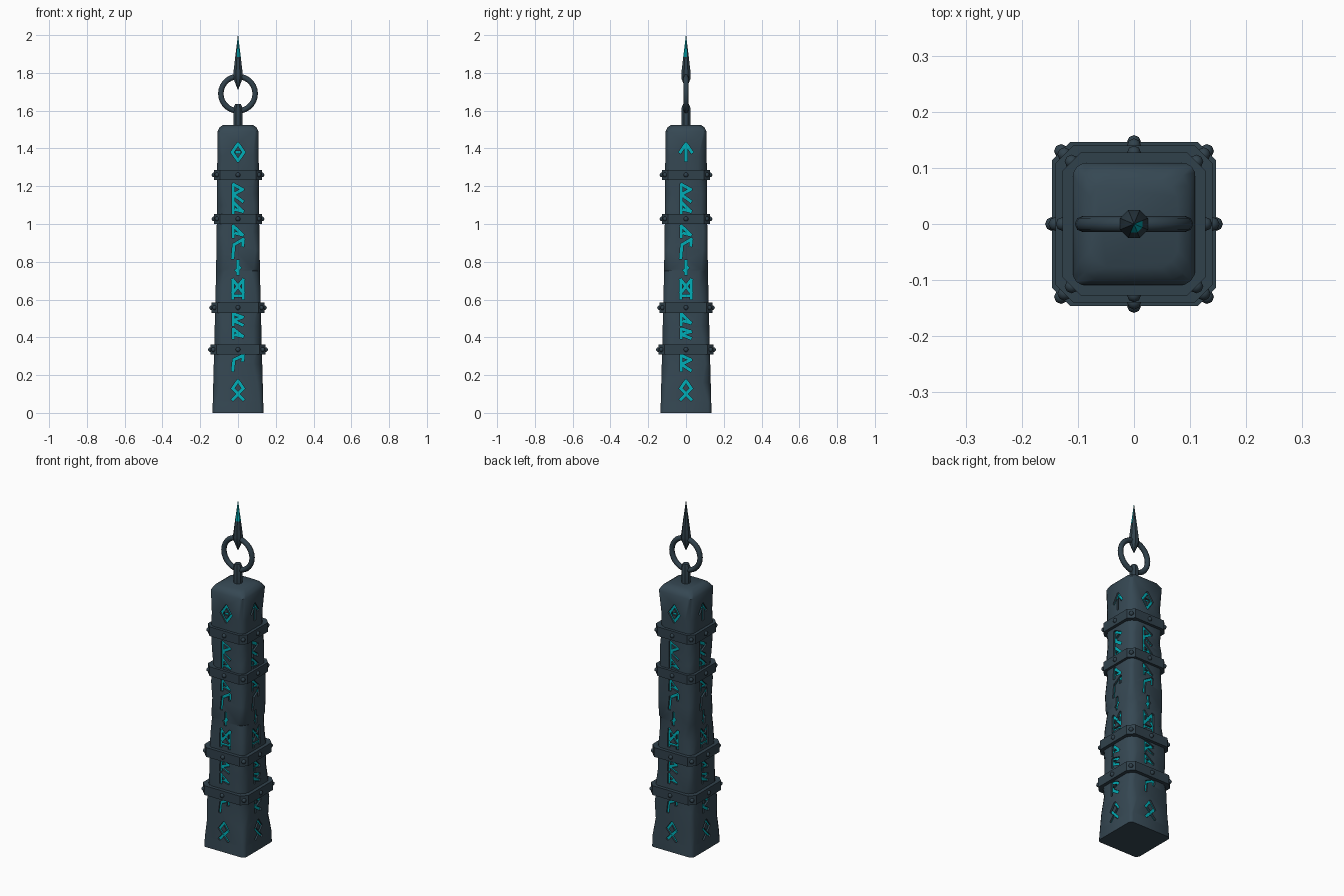
import bpy, bmesh, math, random
from mathutils import Matrix, Vector

random.seed(4)
cube = bpy.data.objects.get("Cube")
if cube:
    bpy.data.objects.remove(cube, do_unlink=True)


def material(name, rgb):
    m = bpy.data.materials.new(name)
    m.use_nodes = True
    m.diffuse_color = (*rgb, 1)
    m.node_tree.nodes["Principled BSDF"].inputs["Base Color"].default_value = (*rgb, 1)
    return m


stone = material("dark slate stone", (0.036, 0.064, 0.086))
iron = material("dark iron", (0.03, 0.053, 0.071))
glow = material("glowing teal", (0.0, 0.42, 0.47))


def finish(name, bm, mats, angle=35):
    bmesh.ops.recalc_face_normals(bm, faces=bm.faces)
    mesh = bpy.data.meshes.new(name)
    bm.to_mesh(mesh)
    bm.free()
    for m in mats:
        mesh.materials.append(m)
    ob = bpy.data.objects.new(name, mesh)
    bpy.context.collection.objects.link(ob)
    smooth(ob, angle)
    return ob


def smooth(ob, angle):
    bpy.ops.object.select_all(action="DESELECT")
    ob.select_set(True)
    bpy.context.view_layer.objects.active = ob
    bpy.ops.object.shade_smooth_by_angle(angle=math.radians(angle))


def corner_square(h, cuts, z, bulge=0.0):
    """Square outline with clipped corners; bulge adds a rounded middle point."""
    pts = []
    for k, c in enumerate(cuts):
        rot = Matrix.Rotation(k * math.pi / 2, 3, "Z")
        local = [(h, h - c), (h - c, h)]
        if bulge:
            local.insert(1, (h - c * bulge, h - c * bulge))
        pts += [rot @ Vector((x, y, z)) for x, y in local]
    return pts


def bridge(bm, a, b):
    n = len(a)
    for i in range(n):
        bm.faces.new((a[i], a[(i + 1) % n], b[(i + 1) % n], b[i]))


# Tapered pillar with chipped corners
PROFILE = [(0, 0.135), (0.35, 0.126), (0.75, 0.116), (1.1, 0.111), (1.49, 0.109)]


def half_width(z):
    for (z0, h0), (z1, h1) in zip(PROFILE, PROFILE[1:]):
        if z <= z1:
            return h0 + (h1 - h0) * (z - z0) / (z1 - z0)
    return PROFILE[-1][1]


bm = bmesh.new()
levels = sorted({z for z, _ in PROFILE} | {0.06 + 0.1 * i for i in range(14)})
loops = []
for z in levels:
    wear = (0.016, 0.022) if z < 0.1 or z > 1.4 else (0.02, 0.05)
    cuts = [random.uniform(*wear) for _ in range(4)]
    loops.append(corner_square(half_width(z), cuts, z, 0.38))
loops.append(corner_square(0.098, [0.03] * 4, 1.512, 0.38))
loops.append(corner_square(0.078, [0.03] * 4, 1.525, 0.38))
rings = [[bm.verts.new(p) for p in loop] for loop in loops]
for a, b in zip(rings, rings[1:]):
    bridge(bm, a, b)
bm.faces.new(rings[0])
bm.faces.new(rings[-1])
pillar = finish("stone_pillar", bm, [stone, glow])

# Abstract angular carvings, each a set of strokes in a unit square
MARKS = {
    "diamond": [[(0, 1), (1, 0), (0, -1), (-1, 0), (0, 1)], [(-.3, 0), (.3, 0)]],
    "arrow": [[(-1, 0), (0, 1), (1, 0)], [(0, .7), (0, -1)]],
    "zigzag": [[(-.8, 1), (.8, .4), (-.8, -.2), (.8, -1)], [(-.8, 1), (-.8, -1)]],
    "wedge": [[(-.8, -1), (-.8, 1), (.8, -.6), (-.4, -.3)]],
    "hook": [[(-.9, -1), (-.7, .4), (.9, 1), (.8, .3)]],
    "bar": [[(0, 1), (0, -1)], [(-.3, -.5), (.3, 0)]],
    "lattice": [[(-.9, -1), (-.9, 1), (.9, -.4)], [(.9, -1), (.9, 1), (-.9, -.4)],
                [(-.9, -.7), (.9, -.7)]],
    "loop": [[(-.9, -1), (.9, .2), (0, 1), (-.9, .2), (.9, -1)]],
}
ROWS = [(1.38, 0.045), (1.165, 0.045), (1.085, 0.03), (0.96, 0.03), (0.87, 0.05),
        (0.77, 0.035), (0.655, 0.05), (0.495, 0.03), (0.42, 0.025), (0.265, 0.04), (0.12, 0.05)]
ORDER = ["diamond", "zigzag", "wedge", "wedge", "hook", "bar", "lattice",
         "zigzag", "wedge", "hook", "loop"]
ORDER_B = ["arrow"] + ORDER[1:7] + ["wedge", "zigzag", "zigzag", "loop"]


def groove(bm, p, q, turn, depth):
    """Cutter box for one stroke; its inner face is the glowing floor."""
    d = (q - p).normalized()
    n = Vector((-d.y, d.x)) * 0.0075
    p, q = p - d * 0.005, q + d * 0.005
    outline = [p + n, q + n, q - n, p - n]
    inner, outer = ([bm.verts.new(turn @ Vector((c.x, -half_width(c.y) - off, c.y)))
                     for c in outline] for off in (-depth, 0.02))
    bm.faces.new(inner).material_index = 1
    bm.faces.new(outer)
    bridge(bm, inner, outer)


bm = bmesh.new()
for side in range(4):
    turn = Matrix.Rotation(side * math.pi / 2, 3, "Z")
    for (z, size), mark in zip(ROWS, ORDER_B if side % 2 else ORDER):
        step = 0
        for line in MARKS[mark]:
            pts = [Vector((u * 0.031, z + v * size)) for u, v in line]
            for p, q in zip(pts, pts[1:]):
                groove(bm, p, q, turn, 0.009 + 0.0004 * step)
                step += 1
cutter = finish("carving_cutter", bm, [stone, glow])
cutter.hide_render = True
mod = pillar.modifiers.new("carvings", "BOOLEAN")
mod.operation, mod.solver, mod.object = "DIFFERENCE", "EXACT", cutter
mod.use_self = True
mod.material_mode = "TRANSFER"
bpy.context.view_layer.objects.active = pillar
bpy.ops.object.modifier_apply(modifier=mod.name)
bpy.data.objects.remove(cutter, do_unlink=True)
smooth(pillar, 35)

# Iron bands with rivets on the sides and corners
BANDS = [("lowest", 0.335, 0.146), ("lower", 0.557, 0.14),
         ("upper", 1.027, 0.127), ("highest", 1.26, 0.127)]
for label, z, h in BANDS:
    bm = bmesh.new()
    section = [(h, -0.027), (h, 0.027), (h - 0.025, 0.027), (h - 0.025, -0.027)]
    rings = [[bm.verts.new(p) for p in corner_square(r, [0.032 if r == h else 0.022] * 4, z + dz)]
             for r, dz in section]
    for i in range(4):
        bridge(bm, rings[i], rings[(i + 1) % 4])
    finish(label + "_band", bm, [iron], 25)
    bm = bmesh.new()
    for k in range(8):
        reach = h if k % 2 == 0 else (h - 0.016) * math.sqrt(2)
        place = Matrix.Rotation(k * math.pi / 4, 4, "Z") @ Matrix.Translation((reach, 0, z))
        bmesh.ops.create_uvsphere(bm, u_segments=8, v_segments=6, radius=0.0125, matrix=place)
    finish(label + "_band_rivets", bm, [iron], 50)


def lathe(name, profile, sides, mats, angle=30):
    bm = bmesh.new()
    rings = [[bm.verts.new((r * math.cos(t), r * math.sin(t), z))
              for t in (2 * math.pi * (i + 0.5) / sides for i in range(sides))]
             for r, z in profile]
    for a, b in zip(rings, rings[1:]):
        bridge(bm, a, b)
    bm.faces.new(rings[0])
    bm.faces.new(rings[-1])
    return finish(name, bm, mats, angle)


# Stem and hanging ring
lathe("ring_stem", [(0.025, 1.51), (0.025, 1.615), (0.017, 1.635)], 8, [iron])
bpy.ops.mesh.primitive_torus_add(major_segments=28, minor_segments=8, major_radius=0.091,
                                 minor_radius=0.0145, location=(0, 0, 1.69),
                                 rotation=(math.pi / 2, 0, 0))
ring = bpy.context.object
ring.name = "hanging_ring"
ring.data.materials.append(iron)
smooth(ring, 50)

# Spike with a teal streak near its point
spike = lathe("spike", [(0.001, 1.71), (0.026, 1.77), (0.027, 1.795), (0.016, 1.885),
                        (0.0085, 1.94), (0.0008, 2.0)], 8, [iron, glow])
for f in spike.data.polygons:
    if f.center.z > 1.885 and (f.normal.x - f.normal.y) > 0.9 and f.center.z < 1.999:
        f.material_index = 1
